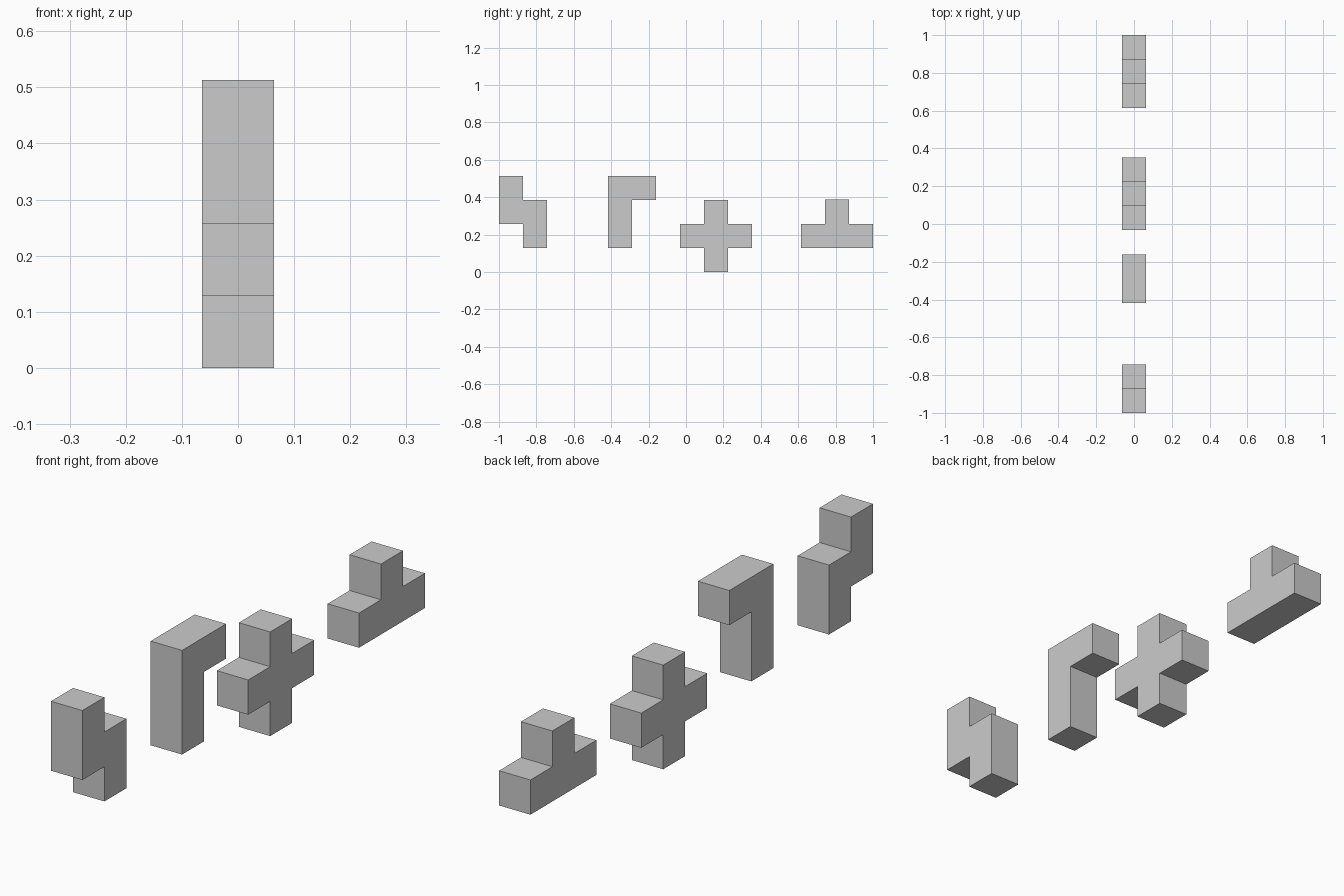
import bpy
import bmesh

if "Cube" in bpy.data.objects:
    bpy.data.objects.remove(bpy.data.objects["Cube"])

U = 0.1283  # edge of one unit cube


def block(name, y0, z0, outline):
    """Extrude a (y, z) outline, given in cube units, one cube thick along x."""
    bm = bmesh.new()
    verts = [bm.verts.new((-U / 2, y0 + y * U, z0 + z * U)) for y, z in outline]
    face = bm.faces.new(verts)
    ext = bmesh.ops.extrude_face_region(bm, geom=[face])
    moved = [v for v in ext["geom"] if isinstance(v, bmesh.types.BMVert)]
    bmesh.ops.translate(bm, verts=moved, vec=(U, 0, 0))
    bmesh.ops.recalc_face_normals(bm, faces=bm.faces)
    mesh = bpy.data.meshes.new(name)
    bm.to_mesh(mesh)
    bm.free()
    bpy.context.collection.objects.link(bpy.data.objects.new(name, mesh))


# Zigzag piece
block("zigzag_block", -1.0, U,
      [(1, 0), (2, 0), (2, 2), (1, 2), (1, 3), (0, 3), (0, 1), (1, 1)])

# Hook piece: tall column with an arm at the top
block("hook_block", -0.418, U,
      [(0, 0), (1, 0), (1, 2), (2, 2), (2, 3), (0, 3)])

# Plus piece, resting on the floor
block("plus_block", -0.032, 0,
      [(1, 0), (2, 0), (2, 1), (3, 1), (3, 2), (2, 2),
       (2, 3), (1, 3), (1, 2), (0, 2), (0, 1), (1, 1)])

# Tee piece: bar with a stub on top
block("tee_block", 1 - 3 * U, U,
      [(0, 0), (3, 0), (3, 1), (2, 1), (2, 2.03), (1, 2.03), (1, 1), (0, 1)])
